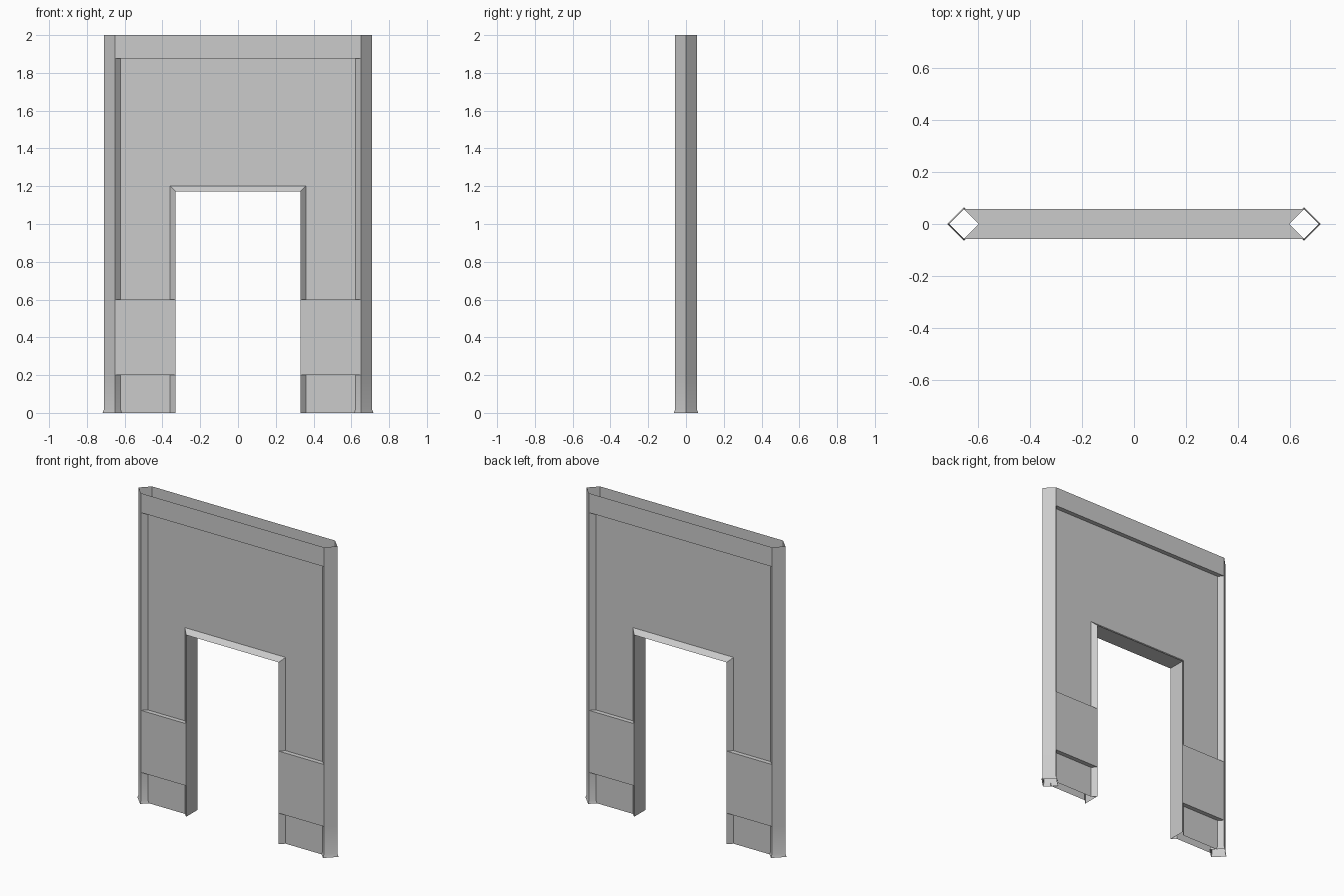
import bpy, bmesh, math

cube = bpy.data.objects.get("Cube")
if cube:
    bpy.data.objects.remove(cube, do_unlink=True)

grey = bpy.data.materials.new("plain grey")
grey.use_nodes = True
COLOUR = (0.6, 0.6, 0.6, 1)
grey.diffuse_color = COLOUR
grey.node_tree.nodes["Principled BSDF"].inputs["Base Color"].default_value = COLOUR

POST_X, R = 0.652, 0.057        # post centre and half diagonal
WALL_Y = 0.028                  # half thickness of the recessed panel
EDGE_X = POST_X - R + WALL_Y    # where the panel meets a post
DOOR_X, DOOR_Z = 0.33, 1.172    # clear opening
BEVEL = R - WALL_Y
BAND_Z, TOP = 1.875, 2.0


def make(name, faces):
    """Make an object from a list of faces given as corner lists."""
    bm = bmesh.new()
    for corners in faces:
        bm.faces.new([bm.verts.new(c) for c in corners])
    bmesh.ops.remove_doubles(bm, verts=bm.verts, dist=0.0005)
    bmesh.ops.recalc_face_normals(bm, faces=bm.faces)
    mesh = bpy.data.meshes.new(name)
    bm.to_mesh(mesh)
    bm.free()
    obj = bpy.data.objects.new(name, mesh)
    obj.data.materials.append(grey)
    bpy.context.collection.objects.link(obj)
    return obj


def loft(rings, closed=True):
    """Quads joining successive rings of points."""
    quads = []
    for a, b in zip(rings, rings[1:]):
        n = len(a)
        for i in range(n if closed else n - 1):
            j = (i + 1) % n
            quads.append([a[i], a[j], b[j], b[i]])
    return quads


def diamond(side, z, r):
    """Outer corner first, then back, inner and front."""
    x = side * POST_X
    return [(x + side * r, 0, z), (x, r, z), (x - side * r, 0, z), (x, -r, z)]


for side, label in ((1, "left"), (-1, "right")):
    # Hollow diamond post with a flared foot, open on the inside above the panel
    rings = [diamond(side, z, r) for z, r in ((0, R + 0.008), (0.02, R), (0.2, R), (BAND_Z, R))]
    faces = loft(rings)
    top = [diamond(side, z, R) for z in (BAND_Z, TOP)]
    faces += loft([[d[3], d[0], d[1]] for d in top], closed=False)
    post = make(label + "_post", faces)
    bpy.ops.object.select_all(action='DESELECT')
    post.select_set(True)
    bpy.context.view_layer.objects.active = post
    bpy.ops.object.shade_smooth_by_angle(angle=math.radians(30))

    # Raised lower panels on both faces of each leg
    for y, face in ((-1, "front"), (1, "back")):
        section = [(EDGE_X, WALL_Y), (POST_X, R), (DOOR_X, R), (DOOR_X + BEVEL, WALL_Y)]
        low, high = [[(side * a, y * b, z) for a, b in section] for z in (0.2, 0.6)]
        make(f"{label}_{face}_lower_panel", loft([low, high]) + [low, high])

# Recessed wall sheets around the doorway
outline = [(EDGE_X, 0), (EDGE_X, BAND_Z), (-EDGE_X, BAND_Z), (-EDGE_X, 0)]
door = [(-DOOR_X - BEVEL, 0), (-DOOR_X - BEVEL, DOOR_Z + BEVEL),
        (DOOR_X + BEVEL, DOOR_Z + BEVEL), (DOOR_X + BEVEL, 0)]
for y, label in ((-WALL_Y, "front"), (WALL_Y, "back")):
    make(label + "_wall", [[(x, y, z) for x, z in outline + door]])

# Door frame: bevelled section carried up, across and down
frame = []
for sx, up in ((-1, 0), (-1, 1), (1, 1), (1, 0)):
    frame.append([(sx * (DOOR_X + d), y, up * (DOOR_Z + d))
                  for d, y in ((BEVEL, -WALL_Y), (0, -R), (0, R), (BEVEL, WALL_Y))])
make("door_frame", loft(frame, closed=False))

# Top band: open trough with a floor notched around the posts
inner = POST_X - R
floor = [(-POST_X, -R), (POST_X, -R), (inner, 0), (POST_X, R), (-POST_X, R), (-inner, 0)]
band = [[(x, y, BAND_Z) for x, y in floor]]
for y in (-R, R):
    band.append([(-POST_X, y, BAND_Z), (POST_X, y, BAND_Z), (POST_X, y, TOP), (-POST_X, y, TOP)])
make("top_band", band)
